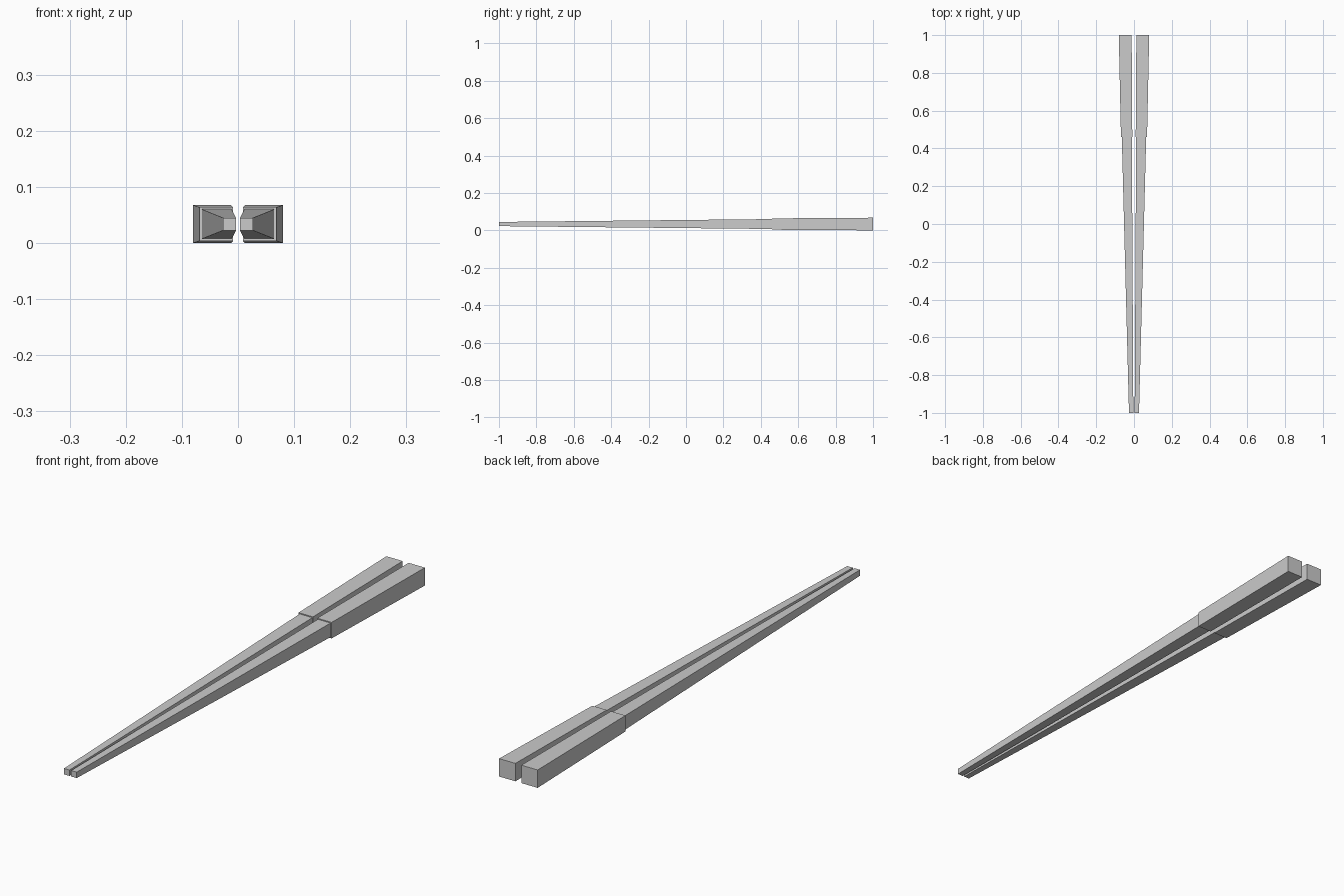
import bpy

if "Cube" in bpy.data.objects:
    bpy.data.objects.remove(bpy.data.objects["Cube"])

MID_Z = 0.0338  # height of each stick's centre line


def tapered_bar(name, side, front, back):
    """Four-sided bar between two sections: (y, inner x, outer x, half height)."""
    verts = []
    for y, inner, outer, h in (front, back):
        verts += [(side * inner, y, MID_Z - h), (side * outer, y, MID_Z - h),
                  (side * outer, y, MID_Z + h), (side * inner, y, MID_Z + h)]
    faces = [(0, 1, 2, 3), (7, 6, 5, 4)]
    faces += [(i, i + 4, (i + 1) % 4 + 4, (i + 1) % 4) for i in range(4)]
    if side < 0:
        faces = [f[::-1] for f in faces]
    mesh = bpy.data.meshes.new(name)
    mesh.from_pydata(verts, [], faces)
    mesh.update()
    obj = bpy.data.objects.new(name, mesh)
    bpy.context.collection.objects.link(obj)
    return obj


for label, side in (("left", -1), ("right", 1)):
    # Long slim shaft, its back end seated just inside the grip
    tapered_bar(f"{label}_stick_shaft", side,
                (-1.0, 0.0035, 0.0265, 0.0112),
                (0.47, 0.0115, 0.0648, 0.0266))
    # Thicker square grip with a small step at its front
    tapered_bar(f"{label}_stick_grip", side,
                (0.46, 0.0090, 0.0690, 0.0302),
                (1.0, 0.0125, 0.0805, 0.0338))
